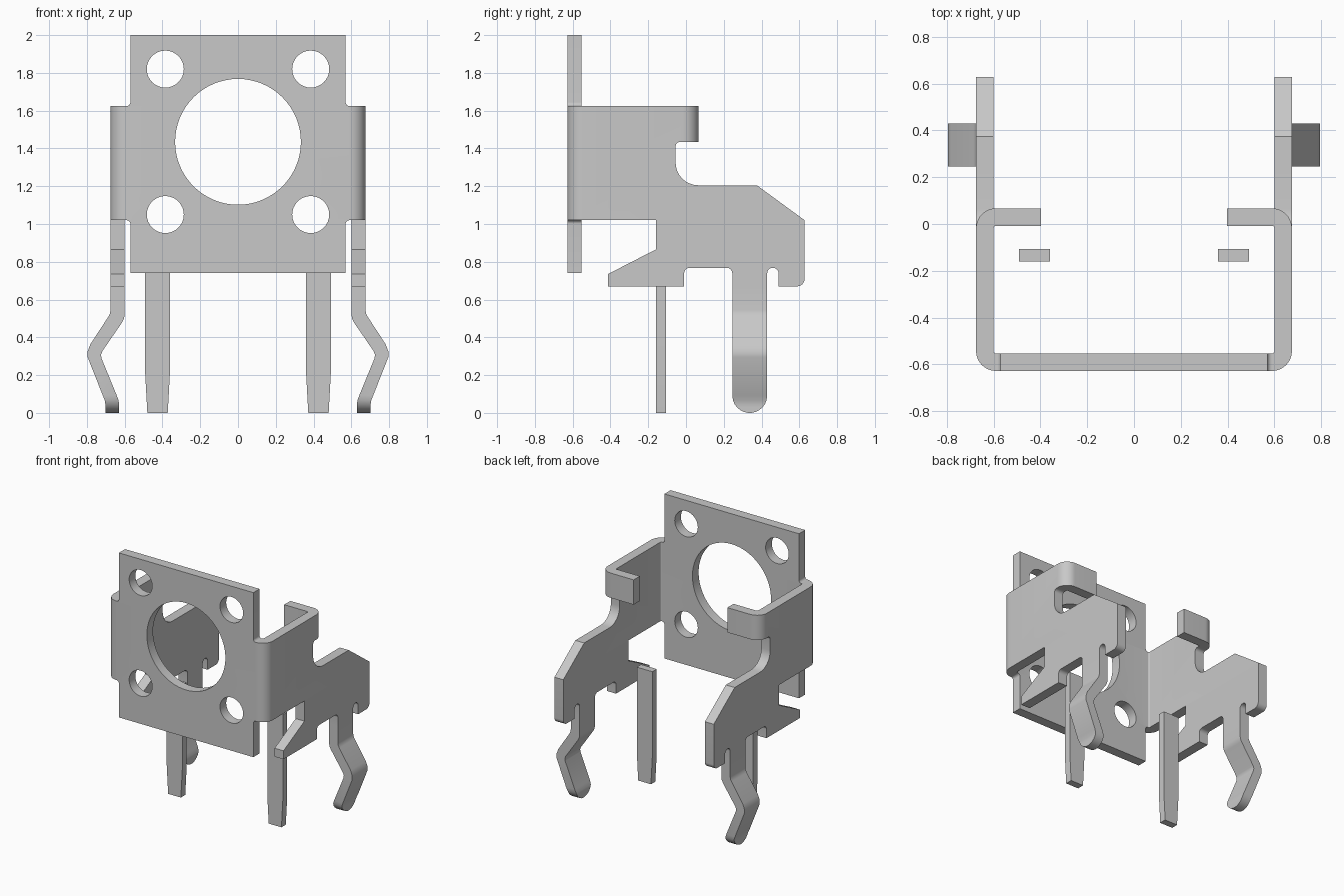
import bpy, bmesh, math
from mathutils import Vector
from mathutils.geometry import tessellate_polygon

if "Cube" in bpy.data.objects:
    bpy.data.objects.remove(bpy.data.objects["Cube"])

T = 0.075                 # sheet thickness
RO, RI = 0.085, 0.01      # outer and inner bend radius
BX = 0.59                 # x of the bend centres
YF = -0.628               # front face of the plate
YB = YF + RO              # y where the front bend meets the side
YC = -0.018               # y where the side meets the flange bend

metal = bpy.data.materials.new("grey metal")
metal.diffuse_color = (0.58, 0.58, 0.58, 1)
metal.use_nodes = True
metal.node_tree.nodes["Principled BSDF"].inputs["Base Color"].default_value = metal.diffuse_color


def rounded(points, steps=8):
    """Polygon from (u, v, radius) corners."""
    out = []
    for i, (u, v, r) in enumerate(points):
        p = Vector((u, v))
        if r == 0:
            out.append(p)
            continue
        a = (Vector(points[i - 1][:2]) - p).normalized()
        b = (Vector(points[(i + 1) % len(points)][:2]) - p).normalized()
        th = a.angle(b)
        c = p + (a + b).normalized() * (r / math.sin(th / 2))
        v1 = p + a * (r / math.tan(th / 2)) - c
        v2 = p + b * (r / math.tan(th / 2)) - c
        w = math.pi - th
        for k in range(steps + 1):
            t = k / steps
            out.append(c + (v1 * math.sin((1 - t) * w) + v2 * math.sin(t * w)) / math.sin(w))
    return out


def circle(cx, cy, r, n):
    return [Vector((cx + r * math.cos(2 * math.pi * k / n),
                    cy + r * math.sin(2 * math.pi * k / n))) for k in range(n)]


def arc(cx, cy, r, a0, a1, n=10):
    return [Vector((cx + r * math.cos(math.radians(a0 + (a1 - a0) * k / n)),
                    cy + r * math.sin(math.radians(a0 + (a1 - a0) * k / n)))) for k in range(n + 1)]


def prism(bm, loops, w0, w1, place, skip=lambda u, v: False):
    """Extrude an outline (with holes); skip leaves edge faces open for joining."""
    flat = [p for l in loops for p in l]
    lo = [bm.verts.new(place(p.x, p.y, w0)) for p in flat]
    hi = [bm.verts.new(place(p.x, p.y, w1)) for p in flat]
    for tri in tessellate_polygon([[p.to_3d() for p in l] for l in loops]):
        bm.faces.new([lo[i] for i in tri])
        bm.faces.new([hi[i] for i in reversed(tri)])
    base = 0
    for l in loops:
        n = len(l)
        for k in range(n):
            i, j = base + k, base + (k + 1) % n
            m = (flat[i] + flat[j]) / 2
            if not skip(m.x, m.y):
                bm.faces.new((lo[i], lo[j], hi[j], hi[i]))
        base += n


def finish(bm, name):
    bmesh.ops.remove_doubles(bm, verts=bm.verts[:], dist=0.0002)
    bmesh.ops.recalc_face_normals(bm, faces=bm.faces[:])
    me = bpy.data.meshes.new(name)
    bm.to_mesh(me)
    bm.free()
    me.materials.append(metal)
    ob = bpy.data.objects.new(name, me)
    bpy.context.collection.objects.link(ob)
    bpy.ops.object.select_all(action='DESELECT')
    ob.select_set(True)
    bpy.context.view_layer.objects.active = ob
    bpy.ops.object.shade_smooth_by_angle(angle=math.radians(30))


def near(a, b):
    return abs(a - b) < 1e-4


bm = bmesh.new()

# Front plate with one large and four small holes
half = [(0.57, 0.74, 0), (0.57, 1.02, 0.0195), (BX, 1.02, 0),
        (BX, 1.625, 0), (0.57, 1.625, 0.0195), (0.57, 2.0, 0)]
outline = rounded(half + [(-x, z, r) for x, z, r in reversed(half)])
holes = [circle(0, 1.435, 0.333, 64)]
holes += [circle(x, z, 0.098, 32) for x in (-0.385, 0.385) for z in (1.05, 1.82)]
prism(bm, [outline] + holes, YF, YF + T, lambda u, v, w: (u, w, v),
      lambda u, v: near(abs(u), BX))

# Side sheet profile (y, z, corner radius)
side = rounded([
    (YB, 1.625, 0), (YC, 1.625, 0), (YC, 1.435, 0), (-0.055, 1.435, 0.025),
    (-0.055, 1.205, 0.12), (0.375, 1.205, 0), (0.628, 1.02, 0), (0.628, 0.67, 0.04),
    (0.49, 0.67, 0), (0.49, 0.768, 0.029), (0.43, 0.768, 0.029), (0.43, 0.67, 0),
    (0.245, 0.67, 0), (0.245, 0.768, 0.03), (-0.01, 0.768, 0.03), (-0.01, 0.67, 0),
    (-0.413, 0.67, 0), (-0.413, 0.735, 0), (-0.16, 0.865, 0), (-0.16, 1.02, 0), (YB, 1.02, 0)])

# Bend and flange sections (x, y)
front_bend = arc(BX, YB, RO, -90, 0) + arc(BX, YB, RI, 0, -90)
flange = (arc(BX, YC, RO, 0, 90) + [Vector((0.397, YC + RO)), Vector((0.397, YC + RI))]
          + arc(BX, YC, RI, 90, 0))

# Kinked spring leg: inner and outer (x, z) pairs from top to bottom
leg = [((0.60, 0.67), (0.675, 0.67)), ((0.60, 0.52), (0.675, 0.545)),
       ((0.604, 0.50), (0.678, 0.525)), ((0.613, 0.48), (0.687, 0.508)),
       ((0.718, 0.327), (0.782, 0.363)), ((0.725, 0.308), (0.796, 0.325)),
       ((0.723, 0.29), (0.796, 0.295)), ((0.642, 0.0925), (0.716, 0.0925)),
       ((0.632, 0.065), (0.705, 0.065)), ((0.63, 0.045), (0.702, 0.045)),
       ((0.63, 0.028), (0.702, 0.028)), ((0.63, 0.014), (0.702, 0.014)),
       ((0.63, 0.005), (0.702, 0.005)), ((0.63, 0.0), (0.702, 0.0))]
LR, LY = 0.0925, 0.3375


def leg_width(z):
    return LR if z >= LR else max(0.01, math.sqrt(LR ** 2 - (LR - z) ** 2))


for s in (1, -1):
    prism(bm, [side], 0.6, 0.675, lambda u, v, w: (s * w, u, v),
          lambda u, v: near(u, YB) or (near(u, YC) and v > 1.44 and v < 1.62)
          or (near(u, LY) and near(v, 0.67)))
    prism(bm, [front_bend], 1.02, 1.625, lambda u, v, w: (s * u, v, w),
          lambda u, v: near(u, BX) or near(v, YB))
    prism(bm, [flange], 1.435, 1.625, lambda u, v, w: (s * u, v, w),
          lambda u, v: near(v, YC))
    rings = []
    for (xi, zi), (xo, zo) in leg:
        a, b = leg_width(zi), leg_width(zo)
        rings.append([bm.verts.new(c) for c in (
            (s * xi, LY - a, zi), (s * xo, LY - b, zo),
            (s * xo, LY + b, zo), (s * xi, LY + a, zi))])
    for r0, r1 in zip(rings, rings[1:]):
        for k in range(4):
            bm.faces.new((r0[k], r0[(k + 1) % 4], r1[(k + 1) % 4], r1[k]))
    bm.faces.new(rings[-1])
finish(bm, "bracket")

# Straight tapered terminal pins
pin = [Vector(p) for p in ((0.36, 0.865), (0.492, 0.865), (0.492, 0.22),
                           (0.48, 0), (0.372, 0), (0.36, 0.22))]
for s, name in ((1, "right_pin"), (-1, "left_pin")):
    bm = bmesh.new()
    prism(bm, [pin], -0.16, -0.107, lambda u, v, w: (s * u, w, v))
    finish(bm, name)
